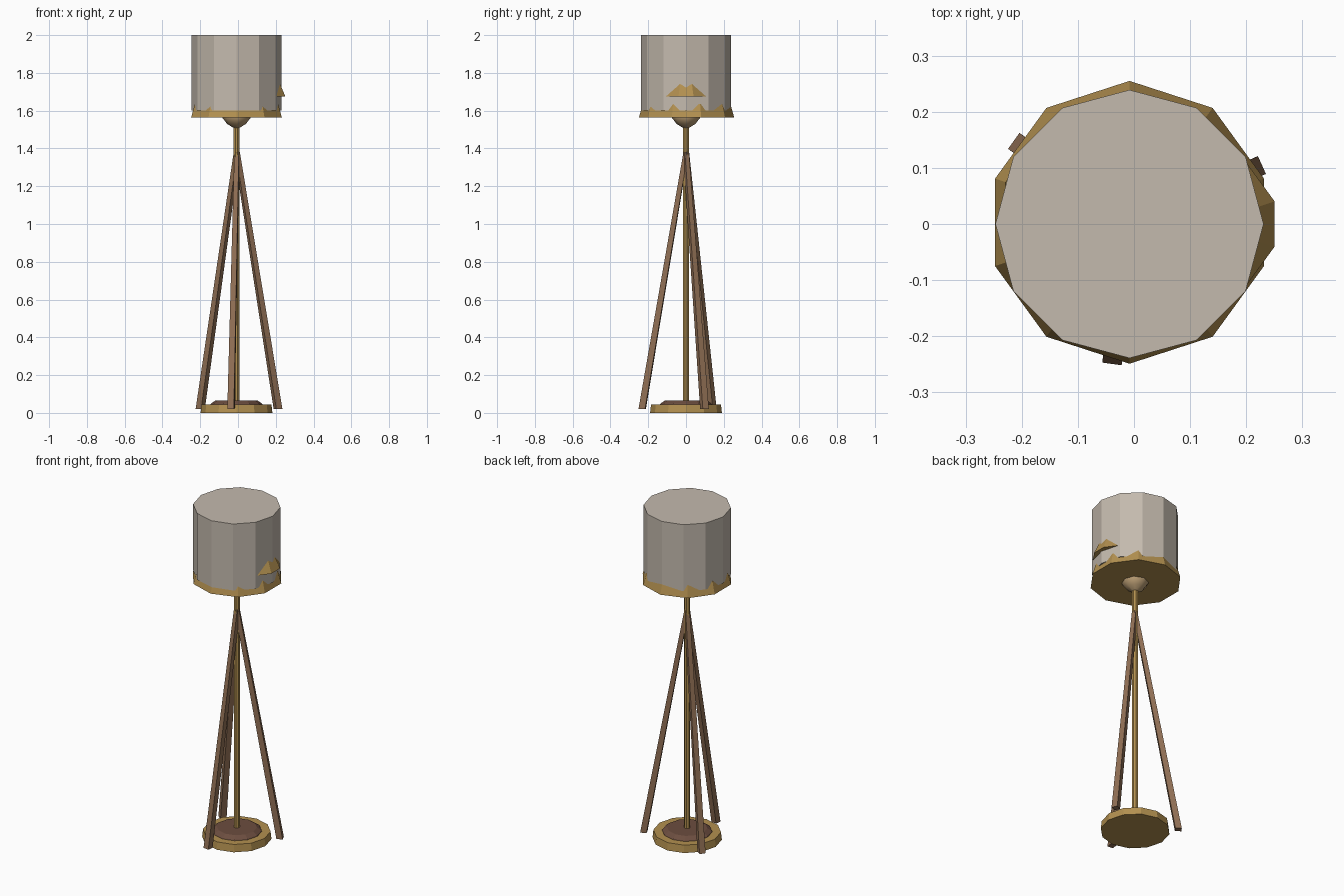
import bpy
import bmesh
from math import cos, sin, radians, tau
from mathutils import Vector

cube = bpy.data.objects.get("Cube")
if cube:
    bpy.data.objects.remove(cube)


def material(name, rgb):
    m = bpy.data.materials.new(name)
    m.use_nodes = True
    m.diffuse_color = (*rgb, 1)
    m.node_tree.nodes["Principled BSDF"].inputs["Base Color"].default_value = (*rgb, 1)
    return m


FABRIC = material("warm grey fabric", (0.55, 0.49, 0.42))
BRASS = material("brass", (0.45, 0.28, 0.08))
WOOD = material("leg wood", (0.28, 0.16, 0.09))
DARK = material("dark wood", (0.15, 0.075, 0.05))
TAN = material("tan socket", (0.48, 0.33, 0.17))


def loft(name, mat, rings):
    """Closed solid through a list of equal-sized vertex rings."""
    bm = bmesh.new()
    loops = [[bm.verts.new(p) for p in ring] for ring in rings]
    n = len(loops[0])
    for a, b in zip(loops, loops[1:]):
        for i in range(n):
            j = (i + 1) % n
            bm.faces.new((a[i], a[j], b[j], b[i]))
    bm.faces.new(loops[0])
    bm.faces.new(loops[-1])
    bmesh.ops.recalc_face_normals(bm, faces=bm.faces)
    mesh = bpy.data.meshes.new(name)
    bm.to_mesh(mesh)
    bm.free()
    mesh.materials.append(mat)
    obj = bpy.data.objects.new(name, mesh)
    bpy.context.collection.objects.link(obj)
    return obj


def lathe(name, mat, profile, sides, start=0, x=-0.008, y=0.0):
    """Faceted turned part from (radius, height) pairs."""
    angles = [radians(start) + tau * i / sides for i in range(sides)]
    return loft(name, mat, [[(x + r * cos(a), y + r * sin(a), z) for a in angles]
                            for r, z in profile])


# Base and upright
lathe("base_disc", BRASS, [(0.19, 0), (0.185, 0.045)], 12)
lathe("base_plinth", DARK, [(0.14, 0.04), (0.135, 0.05), (0.11, 0.066)], 12)
lathe("pole", BRASS, [(0.017, 0.05), (0.017, 1.53)], 8, 22.5)

# Socket under the shade
socket = lathe("socket", TAN, [(0.014, 1.508), (0.05, 1.53), (0.073, 1.56), (0.073, 1.575)], 8)
for poly in socket.data.polygons:
    poly.use_smooth = len(poly.vertices) == 4

# Shade, its lower band and the small inner cone showing through the side
lathe("shade", FABRIC, [(0.239, 1.6), (0.239, 2.0)], 12)
lathe("shade_band", BRASS, [(0.252, 1.565), (0.232, 1.635)], 10, 90, y=0.003)
lathe("inner_cone", BRASS, [(0.13, 1.675), (0.075, 1.8)], 10, 18, x=0.127)


# Splayed legs, square in section and slightly tapered
def leg(name, foot_xy):
    foot = Vector((*foot_xy, 0.02))
    top = Vector((-0.006, 0.0, 1.38))
    out = Vector((foot.x - top.x, foot.y - top.y, 0)).normalized()
    side = Vector((-out.y, out.x, 0))
    corners = ((1, 1), (-1, 1), (-1, -1), (1, -1))
    rings = [[c + (out * u + side * v) * h for u, v in corners]
             for c, h in ((foot, 0.0175), (top, 0.012))]
    loft(name, WOOD, rings)


leg("front_leg", (-0.037, -0.232))
leg("back_right_leg", (-0.2, 0.138))
leg("back_left_leg", (0.212, 0.098))
